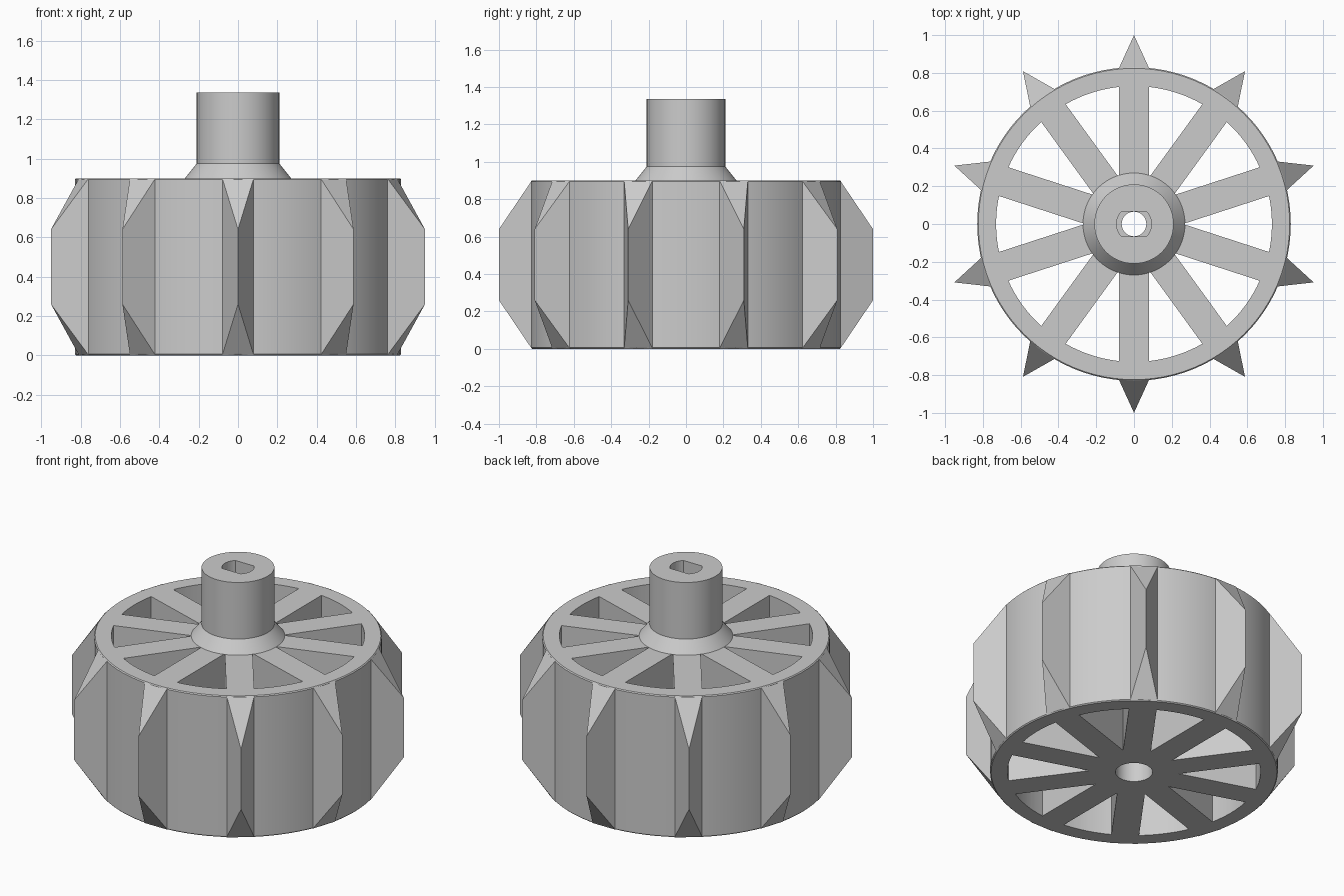
import bpy, bmesh
from math import sin, cos, asin, radians, pi, sqrt
from mathutils import Matrix

if "Cube" in bpy.data.objects:
    bpy.data.objects.remove(bpy.data.objects["Cube"])

COUNT = 10          # spokes, pockets and teeth
STEP = 2 * pi / COUNT
HEIGHT = 0.9        # wheel height
RIM = 0.83          # outer radius of the rim
RIM_IN = 0.73       # inner radius of the rim
HALF = 0.08         # half width of spokes and teeth
SHAFT_TOP = 1.335

grey = bpy.data.materials.new("grey plastic")
grey.use_nodes = True
colour = (0.6, 0.6, 0.6, 1)
grey.diffuse_color = colour
grey.node_tree.nodes["Principled BSDF"].inputs["Base Color"].default_value = colour


def make(name, bm):
    bmesh.ops.recalc_face_normals(bm, faces=bm.faces)
    mesh = bpy.data.meshes.new(name)
    bm.to_mesh(mesh)
    bm.free()
    mesh.materials.append(grey)
    obj = bpy.data.objects.new(name, mesh)
    bpy.context.collection.objects.link(obj)
    return obj


def lathe(name, profile, segments=96):
    """Turn a closed (radius, z) profile around the z axis."""
    bm = bmesh.new()
    rings = [[bm.verts.new((r * cos(2 * pi * i / segments), r * sin(2 * pi * i / segments), z))
              for r, z in profile] for i in range(segments)]
    n = len(profile)
    for i, ring in enumerate(rings):
        after = rings[(i + 1) % segments]
        for j in range(n):
            k = (j + 1) % n
            bm.faces.new((ring[j], after[j], after[k], ring[k]))
    return make(name, bm)


def prism(bm, outline, z0, z1, angle=0):
    """Add a vertical prism, turned about the z axis."""
    turn = Matrix.Rotation(angle, 3, 'Z')
    low = [bm.verts.new(turn @ Matrix.Translation((x, y, z0)).translation) for x, y in outline]
    high = [bm.verts.new(turn @ Matrix.Translation((x, y, z1)).translation) for x, y in outline]
    bm.faces.new(low[::-1])
    bm.faces.new(high)
    for i in range(len(outline)):
        j = (i + 1) % len(outline)
        bm.faces.new((low[i], low[j], high[j], high[i]))


def cut(obj, cutter):
    """Subtract the cutter and discard it."""
    mod = obj.modifiers.new("cut", 'BOOLEAN')
    mod.operation = 'DIFFERENCE'
    mod.solver = 'EXACT'
    mod.object = cutter
    cutter.hide_render = True
    bpy.context.view_layer.update()
    graph = bpy.context.evaluated_depsgraph_get()
    result = bpy.data.meshes.new_from_object(obj.evaluated_get(graph))
    obj.modifiers.clear()
    obj.data = result
    bpy.data.objects.remove(cutter)


def arc(radius, start, end, steps):
    return [(radius * cos(start + (end - start) * i / steps),
             radius * sin(start + (end - start) * i / steps)) for i in range(steps + 1)]


def smooth(obj):
    bpy.ops.object.select_all(action='DESELECT')
    obj.select_set(True)
    bpy.context.view_layer.objects.active = obj
    bpy.ops.object.shade_smooth_by_angle(angle=radians(25))


# Wheel: solid disc with a stepped bore, then wedge pockets that leave the spokes
wheel = lathe("spoked_wheel", [
    (0.107, 0), (RIM - 0.006, 0), (RIM, 0.006), (RIM, HEIGHT - 0.006), (RIM - 0.006, HEIGHT),
    (0.065, HEIGHT), (0.065, 0.7), (0.107, 0.7)])
pockets = bmesh.new()
edge = STEP / 2 - asin(HALF / RIM_IN)
wedge = [(HALF / sin(STEP / 2), 0)] + arc(RIM_IN, -edge, edge, 8)
for i in range(COUNT):
    prism(pockets, wedge, -0.1, HEIGHT + 0.1, i * STEP)
cut(wheel, make("pocket_cutter", pockets))
smooth(wheel)

# Hub: flared collar and shaft with a double-flat socket
hub = lathe("hub_shaft", [
    (0.065, HEIGHT), (0.27, HEIGHT), (0.21, 0.975), (0.21, SHAFT_TOP), (0.065, SHAFT_TOP)])
flat = asin(0.066 / 0.093)
socket = bmesh.new()
prism(socket, arc(0.093, -flat, flat, 10) + arc(0.093, pi - flat, pi + flat, 10),
      0.98, SHAFT_TOP + 0.1)
cut(hub, make("socket_cutter", socket))
smooth(hub)

# Teeth: pointed ridges sloping back to the rim at top and bottom
base = sqrt(RIM ** 2 - HALF ** 2) - 0.002
teeth = bmesh.new()
for i in range(COUNT):
    turn = Matrix.Rotation((i + 0.5) * STEP, 3, 'Z')
    points = [(base, -HALF, 0), (base, HALF, 0), (base, HALF, HEIGHT), (base, -HALF, HEIGHT),
              (1, 0, 0.26), (1, 0, 0.64)]
    a, b, c, d, low, high = [teeth.verts.new(turn @ Matrix.Translation(p).translation)
                             for p in points]
    for face in ((a, b, c, d), (a, low, b), (b, low, high, c), (c, high, d), (d, high, low, a)):
        teeth.faces.new(face)
make("tread_teeth", teeth)
